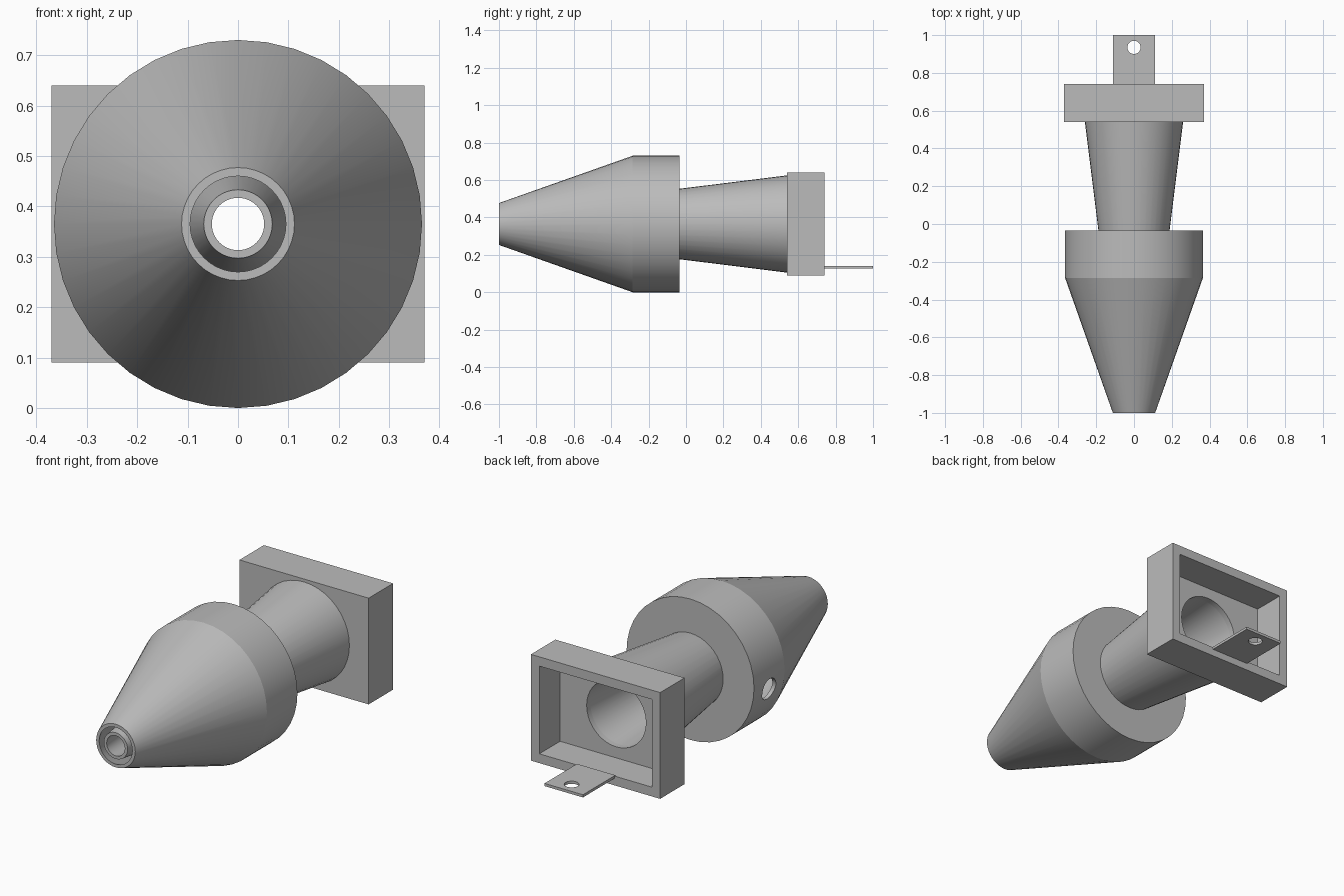
import bpy, bmesh, math
from mathutils import Matrix, Vector

if "Cube" in bpy.data.objects:
    bpy.data.objects.remove(bpy.data.objects["Cube"], do_unlink=True)

AXIS_Z = 0.365
SIDES = 40

grey = bpy.data.materials.new("plain grey")
grey.use_nodes = True
grey.diffuse_color = (0.5, 0.5, 0.5, 1)
grey.node_tree.nodes["Principled BSDF"].inputs["Base Color"].default_value = (0.5, 0.5, 0.5, 1)


def make_object(name, bm):
    bmesh.ops.recalc_face_normals(bm, faces=bm.faces)
    mesh = bpy.data.meshes.new(name)
    bm.to_mesh(mesh)
    bm.free()
    mesh.materials.append(grey)
    obj = bpy.data.objects.new(name, mesh)
    bpy.context.collection.objects.link(obj)
    return obj


def lathe(name, profile):
    """Revolve a closed (y, radius) loop round the long axis."""
    bm = bmesh.new()
    rings = []
    for i in range(SIDES):
        a = 2 * math.pi * i / SIDES
        rings.append([bm.verts.new((r * math.cos(a), y, AXIS_Z + r * math.sin(a)))
                      for y, r in profile])
    n = len(profile)
    for i in range(SIDES):
        here, there = rings[i], rings[(i + 1) % SIDES]
        for j in range(n):
            k = (j + 1) % n
            bm.faces.new((here[j], here[k], there[k], there[j]))
    return make_object(name, bm)


def box(name, low, high):
    low, high = Vector(low), Vector(high)
    bm = bmesh.new()
    bmesh.ops.create_cube(bm, size=1, matrix=Matrix.Translation((low + high) / 2)
                          @ Matrix.Diagonal((*(high - low), 1)))
    return make_object(name, bm)


def drill(obj, centre, axis, radius, depth):
    """Cut a round hole along the given axis."""
    bm = bmesh.new()
    turn = Vector((0, 0, 1)).rotation_difference(Vector(axis)).to_matrix().to_4x4()
    bmesh.ops.create_cone(bm, cap_ends=True, segments=SIDES, radius1=radius,
                          radius2=radius, depth=depth,
                          matrix=Matrix.Translation(centre) @ turn)
    cut(obj, make_object("drill_cutter", bm))


def cut(obj, cutter):
    cutter.hide_render = True
    mod = obj.modifiers.new("cut", "BOOLEAN")
    mod.operation = "DIFFERENCE"
    mod.solver = "EXACT"
    mod.object = cutter
    bpy.context.view_layer.objects.active = obj
    bpy.ops.object.modifier_apply(modifier=mod.name)
    bpy.data.objects.remove(cutter, do_unlink=True)


# Hollow outer shell: tapered nose, straight rear, closed back
shell = lathe("outer_shell", [(-1, 0.112), (-0.285, 0.365), (-0.035, 0.365), (-0.035, 0.18),
                              (-0.055, 0.18), (-0.055, 0.345), (-0.285, 0.345), (-1, 0.095)])
drill(shell, (-0.36, -0.165, 0.31), (1, 0, 0), 0.055, 0.2)

# Tapered inner tube running from the nose to the rear housing
tube = lathe("inner_tube", [(-1, 0.068), (0.54, 0.26), (0.54, 0.17), (-1, 0.052)])

# Rectangular rear housing, open at the back, with a round port
housing = box("rear_housing", (-0.37, 0.54, 0.09), (0.37, 0.74, 0.64))
cut(housing, box("recess_cutter", (-0.322, 0.57, 0.138), (0.322, 0.8, 0.592)))
drill(housing, (0, 0.55, AXIS_Z), (0, 1, 0), 0.17, 0.1)

# Thin mounting tab with a screw hole
tab = box("mounting_tab", (-0.11, 0.735, 0.127), (0.11, 1, 0.141))
drill(tab, (0, 0.935, 0.134), (0, 0, 1), 0.035, 0.1)

# Smooth the round surfaces, keep the edges sharp
bpy.ops.object.select_all(action="DESELECT")
for obj in (shell, tube, housing, tab):
    obj.select_set(True)
bpy.context.view_layer.objects.active = shell
bpy.ops.object.shade_smooth_by_angle(angle=math.radians(18))
